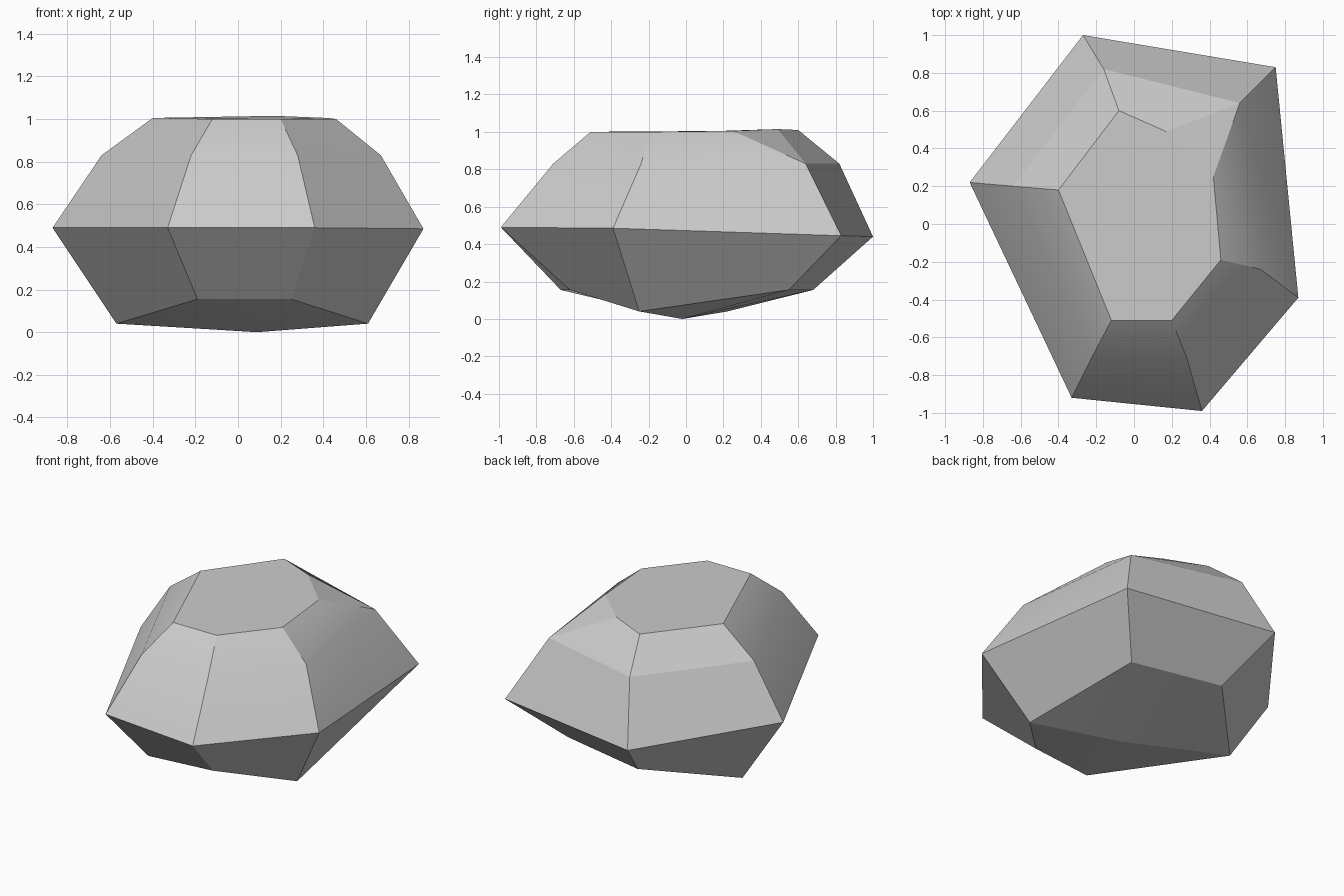
import bpy
import bmesh
from math import radians

default = bpy.data.objects.get("Cube")
if default:
    bpy.data.objects.remove(default, do_unlink=True)


def make_material(name, colour):
    mat = bpy.data.materials.new(name)
    mat.use_nodes = True
    mat.diffuse_color = colour
    shader = next(n for n in mat.node_tree.nodes if n.type == "BSDF_PRINCIPLED")
    shader.inputs["Base Color"].default_value = colour
    shader.inputs["Roughness"].default_value = 0.9
    return mat


def add_ring(bm, outline, heights):
    """Add one horizontal cross-section of the stone."""
    return [bm.verts.new((x, y, z)) for (x, y), z in zip(outline, heights)]


def bridge(bm, lower, upper):
    """Join two rings of equal length with a band of quads."""
    count = len(lower)
    for i in range(count):
        j = (i + 1) % count
        bm.faces.new((lower[i], lower[j], upper[j], upper[i]))


# Cross-sections, each running from the back right corner round to the left side
base_outline = [(-.12, .68), (-.57, .22), (-.19, -.67), (.25, -.62), (.61, -.25), (.48, .55)]
base_heights = [.155, .04, .155, .155, .04, .155]
girdle_outline = [(-.27, 1), (-.87, .22), (-.33, -.92), (.36, -.99), (.87, -.39), (.75, .83)]
girdle_heights = [.44, .49, .49, .49, .485, .445]
shoulder_outline = [(-.16, .82), (-.64, .2), (-.22, -.7), (.28, -.71), (.67, -.24), (.56, .64)]
shoulder_heights = [.83] * len(shoulder_outline)
crown_outline = [(-.08, .6), (-.4, .18), (-.12, -.51), (.2, -.51), (.46, -.19), (.42, .25), (.17, .49)]
crown_heights = [1.01, 1.005, 1, 1, 1, 1.005, 1.015]

bm = bmesh.new()
base = add_ring(bm, base_outline, base_heights)
girdle = add_ring(bm, girdle_outline, girdle_heights)
shoulder = add_ring(bm, shoulder_outline, shoulder_heights)
crown = add_ring(bm, crown_outline, crown_heights)

# Lower and middle bands
bridge(bm, base, girdle)
bridge(bm, girdle, shoulder)

# Upper band, with one chipped corner at the back left
for i in range(len(shoulder) - 1):
    bm.faces.new((shoulder[i], shoulder[i + 1], crown[i + 1], crown[i]))
bm.faces.new((shoulder[-1], crown[-1], crown[-2]))
bm.faces.new((shoulder[-1], shoulder[0], crown[0], crown[-1]))
bm.faces.new(crown)

# Shallow pointed underside
foot = bm.verts.new((.09, -.02, 0))
for i, vert in enumerate(base):
    bm.faces.new((foot, base[(i + 1) % len(base)], vert))

bmesh.ops.recalc_face_normals(bm, faces=bm.faces)
mesh = bpy.data.meshes.new("rock")
bm.to_mesh(mesh)
bm.free()

rock = bpy.data.objects.new("rock", mesh)
bpy.context.collection.objects.link(rock)
mesh.materials.append(make_material("stone grey", (.6, .6, .6, 1)))

# Soften only the gentle bends
bpy.ops.object.select_all(action="DESELECT")
rock.select_set(True)
bpy.context.view_layer.objects.active = rock
bpy.ops.object.shade_smooth_by_angle(angle=radians(20))
